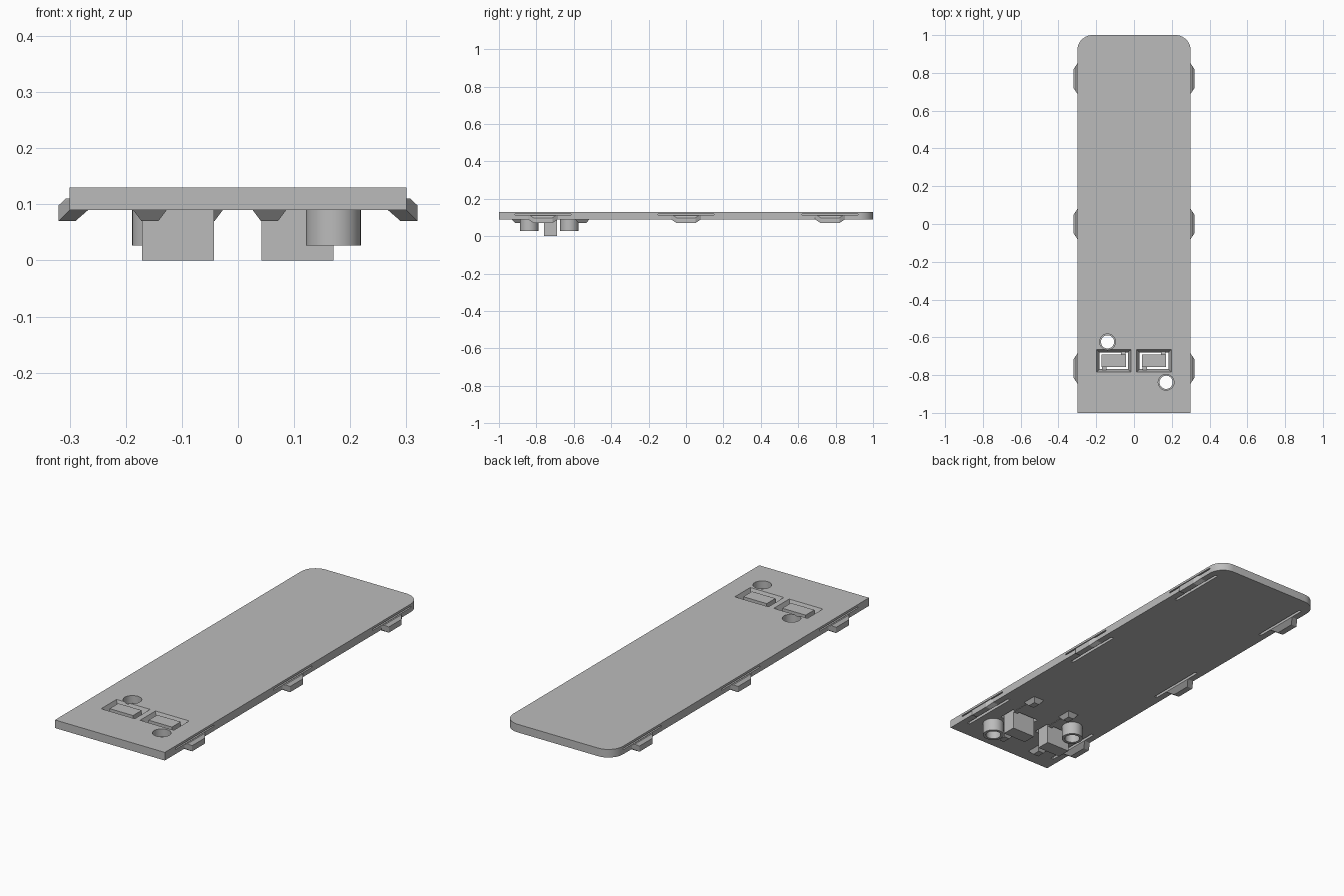
import bpy, bmesh, math

if "Cube" in bpy.data.objects:
    bpy.data.objects.remove(bpy.data.objects["Cube"])

grey = bpy.data.materials.new("plain_grey")
grey.use_nodes = True
COLOUR = (0.5, 0.5, 0.5, 1)
grey.diffuse_color = COLOUR
grey.node_tree.nodes["Principled BSDF"].inputs["Base Color"].default_value = COLOUR

TOP, UNDER = 0.13, 0.09


def finish(name, bm):
    bmesh.ops.recalc_face_normals(bm, faces=bm.faces)
    mesh = bpy.data.meshes.new(name)
    bm.to_mesh(mesh)
    bm.free()
    obj = bpy.data.objects.new(name, mesh)
    bpy.context.collection.objects.link(obj)
    mesh.materials.append(grey)
    return obj


def add_hull(bm, points):
    """Convex solid around the points."""
    verts = [bm.verts.new(p) for p in points]
    bmesh.ops.convex_hull(bm, input=verts)
    bmesh.ops.dissolve_limit(bm, angle_limit=0.01, verts=bm.verts, edges=bm.edges)


def rect(cx, cy, hx, hy, z):
    return [(cx + i * hx, cy + j * hy, z) for i in (-1, 1) for j in (-1, 1)]


def hull(name, points):
    bm = bmesh.new()
    add_hull(bm, points)
    return finish(name, bm)


def box(name, cx, cy, hx, hy, z0, z1):
    return hull(name, rect(cx, cy, hx, hy, z0) + rect(cx, cy, hx, hy, z1))


def prism_y(name, profile, y0, y1):
    """Extrude an x-z outline along y."""
    bm = bmesh.new()
    face = bm.faces.new([bm.verts.new((x, y0, z)) for x, z in profile])
    new = bmesh.ops.extrude_face_region(bm, geom=[face])["geom"]
    for v in new:
        if isinstance(v, bmesh.types.BMVert):
            v.co.y = y1
    return finish(name, bm)


def rings(name, cx, cy, profile, closed, n=32):
    """Turn an r-z outline about a vertical axis."""
    bm = bmesh.new()
    loops = [[bm.verts.new((cx + r * math.cos(2 * math.pi * k / n),
                            cy + r * math.sin(2 * math.pi * k / n), z))
              for k in range(n)] for r, z in profile]
    pairs = list(zip(loops, loops[1:]))
    if closed:
        pairs.append((loops[-1], loops[0]))
    else:
        bm.faces.new(loops[0])
        bm.faces.new(loops[-1])
    for a, b in pairs:
        for k in range(n):
            m = (k + 1) % n
            bm.faces.new((a[k], a[m], b[m], b[k]))
    return finish(name, bm)


def smooth(obj):
    bpy.ops.object.select_all(action="DESELECT")
    obj.select_set(True)
    bpy.context.view_layer.objects.active = obj
    bpy.ops.object.shade_smooth_by_angle(angle=math.radians(30))


# Cover plate with two rounded back corners
bm = bmesh.new()
add_hull(bm, rect(0, 0, 0.3, 1, UNDER) + rect(0, 0, 0.3, 1, TOP))
corners = [e for e in bm.edges if all(v.co.y > 0.9 for v in e.verts)
           and abs(e.verts[0].co.z - e.verts[1].co.z) > 0.01]
bmesh.ops.bevel(bm, geom=corners, offset=0.08, segments=10, profile=0.5, affect="EDGES")
plate = finish("cover_plate", bm)

cutters = []

# Spring clips along both long sides, each freed by an L-shaped slit
for side, s in (("left", 1), ("right", -1)):
    for place, y in (("front", -0.765), ("middle", 0), ("back", 0.77)):
        slit = [(0.253, 0.08), (0.267, 0.08), (0.267, 0.112),
                (0.31, 0.112), (0.31, 0.119), (0.253, 0.119)]
        cutters.append(prism_y("slit_cutter", [(s * x, z) for x, z in slit],
                               y - 0.15, y + 0.15))
        shape = [(0.267, 0.08, UNDER), (0.3, 0.08, UNDER), (0.3, 0.08, 0.11),
                 (0.307, 0.068, 0.11), (0.29, 0.05, 0.07),
                 (0.32, 0.05, 0.07), (0.32, 0.05, 0.098)]
        hull(f"{place}_{side}_clip",
             [(s * x, y + j * w, z) for x, w, z in shape for j in (-1, 1)])

# Push buttons in sloped pockets, held by thin arms ending in anchors
BY = -0.724
for side, cx in (("left", 0.106), ("right", -0.107)):
    cutters.append(hull("pocket_cutter", rect(cx, BY, 0.074, 0.043, 0.085)
                        + rect(cx, BY, 0.094, 0.062, 0.135)))
    box(f"{side}_button", cx, BY, 0.064, 0.034, 0, 0.128)
    for place, j in (("front", -1), ("back", 1)):
        ax, ay = cx + j * 0.05, BY + j * 0.17
        hull(f"{side}_{place}_anchor", rect(ax, ay, 0.03, 0.038, UNDER)
             + rect(ax, ay, 0.015, 0.02, 0.07))
        box(f"{side}_{place}_arm", ax, BY + j * 0.09, 0.012, 0.06, 0.088, 0.1)

# Screw holes with hollow posts underneath
for side, cx, cy in (("left", 0.17, -0.838), ("right", -0.14, -0.624)):
    cutters.append(rings("hole_cutter", cx, cy, [(0.042, 0.08), (0.042, 0.14)], False))
    post = rings(f"{side}_screw_post", cx, cy,
                 [(0.049, 0.027), (0.049, 0.092), (0.035, 0.092), (0.035, 0.027)], True)
    smooth(post)

# Cut every opening through the plate, then drop the cutters
bpy.context.view_layer.objects.active = plate
for cutter in cutters:
    cutter.hide_render = True
    mod = plate.modifiers.new("opening", "BOOLEAN")
    mod.operation = "DIFFERENCE"
    mod.solver = "EXACT"
    mod.object = cutter
    bpy.ops.object.modifier_apply(modifier=mod.name)
    bpy.data.objects.remove(cutter)
smooth(plate)
